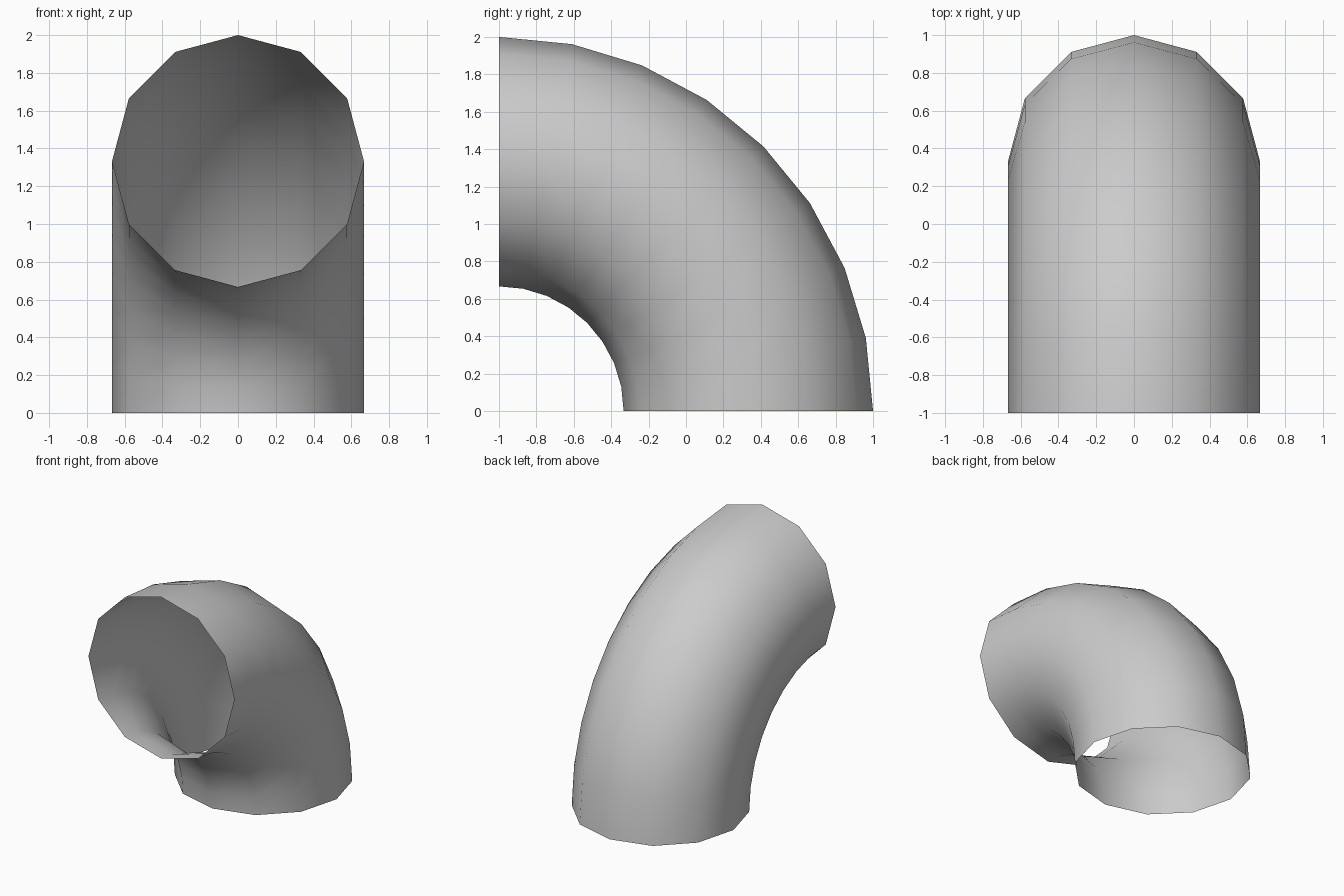
import bpy, bmesh
from math import sin, cos, pi

if "Cube" in bpy.data.objects:
    bpy.data.objects.remove(bpy.data.objects["Cube"])

R, r = 4 / 3, 2 / 3          # bend radius and tube radius
SIDES, STEPS = 12, 8

# Open pipe elbow: a 12-sided ring swept through a quarter turn about the x axis
bm = bmesh.new()
rings = []
for i in range(STEPS + 1):
    t = pi / 2 * i / STEPS
    ring = []
    for j in range(SIDES):
        a = 2 * pi * j / SIDES
        d = R + r * cos(a)
        ring.append(bm.verts.new((r * sin(a), -1 + d * sin(t), d * cos(t))))
    rings.append(ring)

# Quads between neighbouring rings, both ends left open, normals facing outward
for lo, hi in zip(rings, rings[1:]):
    for j in range(SIDES):
        k = (j + 1) % SIDES
        bm.faces.new((lo[j], hi[j], hi[k], lo[k]))
bm.normal_update()
bm.faces.ensure_lookup_table()
if bm.faces[0].normal.z < 0:
    bmesh.ops.reverse_faces(bm, faces=bm.faces[:])
for f in bm.faces:
    f.smooth = True

mesh = bpy.data.meshes.new("pipe_elbow")
bm.to_mesh(mesh)
bm.free()
elbow = bpy.data.objects.new("pipe_elbow", mesh)
bpy.context.collection.objects.link(elbow)
